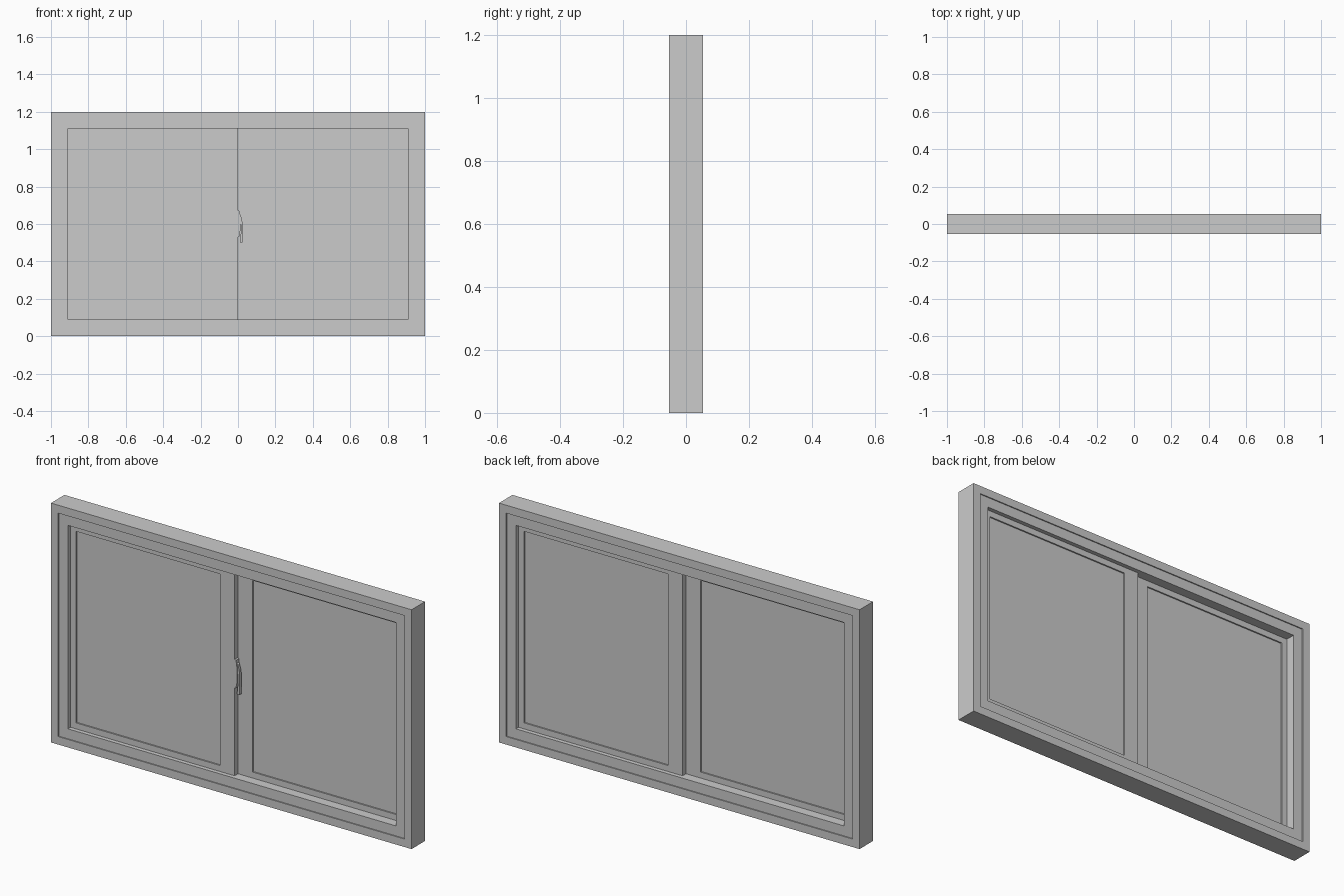
import bpy, bmesh

if "Cube" in bpy.data.objects:
    bpy.data.objects.remove(bpy.data.objects["Cube"])


def finish(name, bm):
    bmesh.ops.recalc_face_normals(bm, faces=bm.faces)
    mesh = bpy.data.meshes.new(name)
    bm.to_mesh(mesh)
    bm.free()
    obj = bpy.data.objects.new(name, mesh)
    bpy.context.collection.objects.link(obj)
    return obj


def ring(name, x0, x1, z0, z1, profile):
    """Sweep a closed (inset, y) profile around a mitred rectangle."""
    bm = bmesh.new()
    loops = []
    for cx, cz, sx, sz in ((x0, z0, 1, 1), (x1, z0, -1, 1),
                           (x1, z1, -1, -1), (x0, z1, 1, -1)):
        loops.append([bm.verts.new((cx + sx * d, y, cz + sz * d)) for d, y in profile])
    n = len(profile)
    for i in range(4):
        a, b = loops[i], loops[(i + 1) % 4]
        for j in range(n):
            k = (j + 1) % n
            bm.faces.new((a[j], a[k], b[k], b[j]))
    return finish(name, bm)


def plate(name, outline, y0, y1):
    """Extrude an (x, z) outline along y."""
    bm = bmesh.new()
    face = bm.faces.new([bm.verts.new((x, y0, z)) for x, z in outline])
    ext = bmesh.ops.extrude_face_region(bm, geom=[face])
    moved = [v for v in ext["geom"] if isinstance(v, bmesh.types.BMVert)]
    bmesh.ops.translate(bm, verts=moved, vec=(0, y1 - y0, 0))
    return finish(name, bm)


def rect(x0, x1, z0, z1):
    return [(x0, z0), (x1, z0), (x1, z1), (x0, z1)]


# Outer frame with a shallow step on both faces
half = [(0, -.0535), (.04, -.0535), (.04, -.048), (.09, -.048)]
ring("outer_frame", -1, 1, 0, 1.2, half + [(d, -y) for d, y in reversed(half)])

# Two sliding sashes with glass: left one towards the front, right one behind
T, STILE = .027, .08
for side, x0, x1, y0 in (("left", -.96, 0, -T), ("right", 0, .96, 0)):
    ring(f"{side}_sash", x0, x1, .04, 1.16,
         [(0, y0), (STILE, y0), (STILE, y0 + T), (0, y0 + T)])
    plate(f"{side}_glass", rect(x0 + .07, x1 - .07, .11, 1.09), y0 + .007, y0 + T - .007)

# Latch on the meeting edge of the front sash: mount and curved lever
plate("latch_mount", [(-.002, .53), (.006, .53), (.012, .56), (.013, .63),
                      (.007, .67), (-.002, .675)], -.026, -.004)
plate("latch_lever", [(.010, .50), (.024, .50), (.025, .60), (.021, .625),
                      (.014, .65), (.008, .655), (.011, .62), (.016, .59),
                      (.015, .55)], -.022, -.008)
